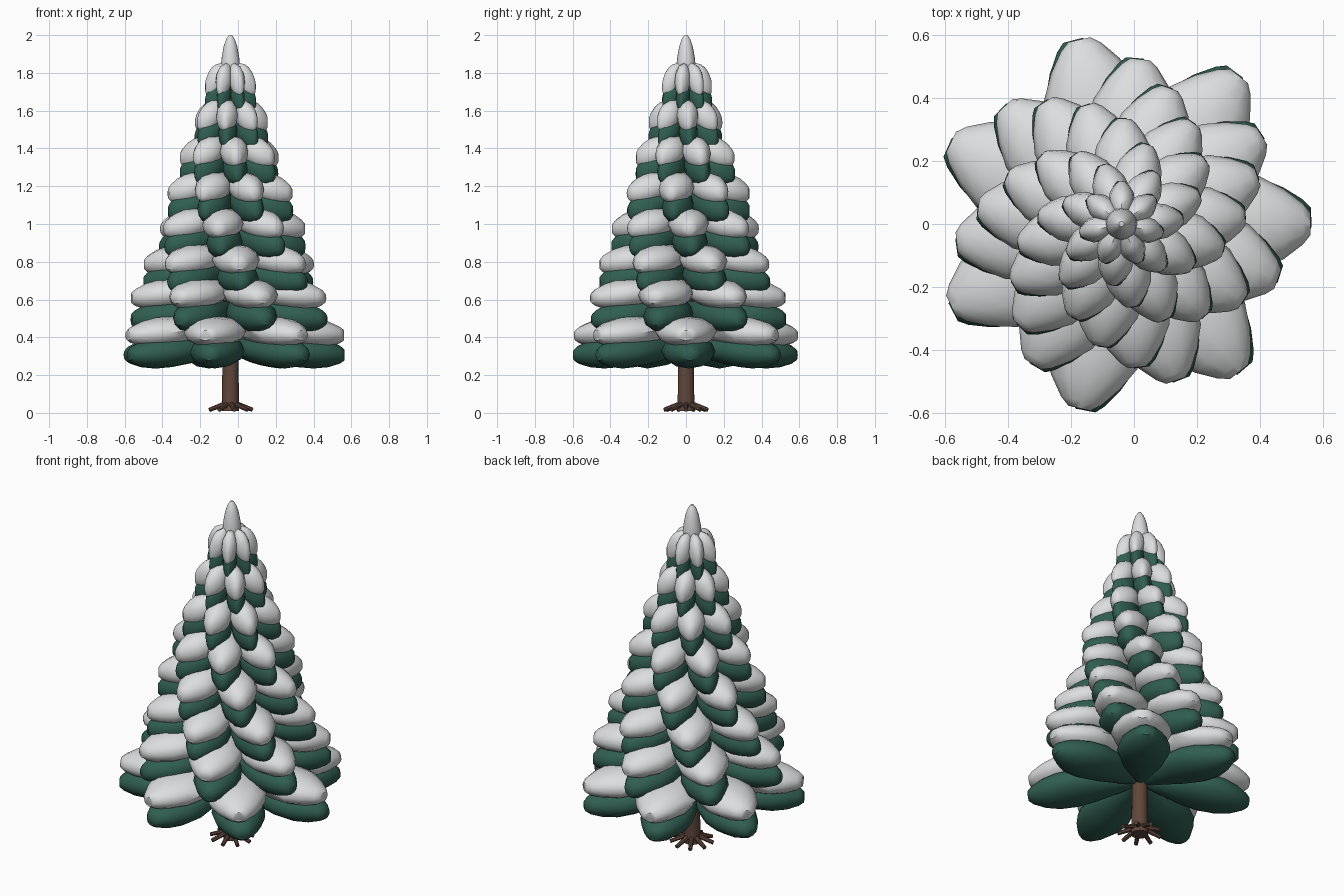
import bpy, bmesh, math
from mathutils import Vector, Matrix

cube = bpy.data.objects.get("Cube")
if cube:
    bpy.data.objects.remove(cube)

AXIS_X = -0.04   # the trunk stands slightly off centre
BRANCHES = 7


def material(name, r, g, b):
    m = bpy.data.materials.new(name)
    m.use_nodes = True
    m.diffuse_color = (r, g, b, 1)
    m.node_tree.nodes["Principled BSDF"].inputs["Base Color"].default_value = (r, g, b, 1)
    return m


SNOW = material("snow white", 0.72, 0.73, 0.735)
GREEN = material("needle green", 0.03, 0.113, 0.083)
BARK = material("bark brown", 0.118, 0.062, 0.044)


def finish(bm, name, mat, angle=50):
    bmesh.ops.recalc_face_normals(bm, faces=bm.faces)
    mesh = bpy.data.meshes.new(name)
    bm.to_mesh(mesh)
    bm.free()
    mesh.materials.append(mat)
    obj = bpy.data.objects.new(name, mesh)
    obj.location.x = AXIS_X
    bpy.context.collection.objects.link(obj)
    bpy.ops.object.select_all(action='DESELECT')
    obj.select_set(True)
    bpy.context.view_layer.objects.active = obj
    bpy.ops.object.shade_smooth_by_angle(angle=math.radians(angle))
    return obj


def loft(bm, rings):
    """Skin a list of point rings and cap both ends."""
    loops = [[bm.verts.new(p) for p in ring] for ring in rings]
    n = len(loops[0])
    for a, b in zip(loops, loops[1:]):
        for i in range(n):
            j = (i + 1) % n
            bm.faces.new((a[i], a[j], b[j], b[i]))
    bm.faces.new(loops[0])
    bm.faces.new(loops[-1])


# Leaf stations: distance along, width share, height share
LEAF = [(0.03, 0.22, 0.5), (0.2, 0.55, 0.68), (0.4, 0.84, 0.88), (0.58, 1, 1),
        (0.73, 0.93, 1), (0.86, 0.68, 0.84), (0.96, 0.4, 0.56), (1, 0.22, 0.34)]


def leaf(bm, angle, length, width, height, z, droop, sides=12):
    turn = Matrix.Rotation(angle, 3, 'Z')
    rings = []
    for t, w, h in LEAF:
        mid = z + droop * (0.65 - t)
        ring = []
        for i in range(sides):
            a = math.tau * i / sides
            ring.append(turn @ Vector((t * length, w * width * math.cos(a),
                                       mid + h * height * math.sin(a))))
        rings.append(ring)
    loft(bm, rings)


def lathe(bm, profile, sides):
    loft(bm, [[(r * math.cos(math.tau * i / sides), r * math.sin(math.tau * i / sides), z)
               for i in range(sides)] for r, z in profile])


# Tiers from the bottom: length, underside height, top height, turn in degrees
TIERS = [(0.61, 0.24, 0.51, 0), (0.535, 0.43, 0.71, 32), (0.465, 0.63, 0.89, 19),
         (0.4, 0.82, 1.08, 3), (0.34, 1.01, 1.27, 37), (0.27, 1.21, 1.46, 20),
         (0.2, 1.4, 1.65, 4), (0.138, 1.59, 1.84, 38)]

for k, (length, low, high, turn) in enumerate(TIERS):
    droop = 0.05 + 0.006 * k
    width = 0.24 * length + 0.005
    green, snow = bmesh.new(), bmesh.new()
    for i in range(BRANCHES):
        angle = math.radians(turn) + math.tau * i / BRANCHES
        leaf(green, angle + math.radians(2), length * 0.99, width * 0.95, 0.085, low + 0.084, droop)
        leaf(snow, angle, length * 0.985, width * 1.08, 0.08, high - 0.082, droop)
    finish(green, f"branch_tier_{k + 1}", GREEN)
    finish(snow, f"snow_tier_{k + 1}", SNOW)

# Snowy tip
bm = bmesh.new()
lathe(bm, [(0.015, 1.62), (0.035, 1.7), (0.048, 1.77), (0.052, 1.82), (0.047, 1.88),
           (0.036, 1.94), (0.022, 1.98), (0.008, 2.0)], 16)
finish(bm, "snowy_tip", SNOW)

# Trunk
bm = bmesh.new()
lathe(bm, [(0.046, 0.01), (0.042, 0.3), (0.03, 1.0), (0.012, 1.7)], 14)
finish(bm, "trunk", BARK, 40)

# Roots
bm = bmesh.new()
for i in range(9):
    a = math.tau * i / 9
    out = Vector((math.cos(a), math.sin(a), 0))
    start, end = out * 0.02 + Vector((0, 0, 0.052)), out * 0.118 + Vector((0, 0, 0.016))
    axis = end - start
    place = Matrix.Translation((start + end) / 2) @ axis.to_track_quat('Z', 'Y').to_matrix().to_4x4()
    bmesh.ops.create_cone(bm, cap_ends=True, segments=8, radius1=0.014, radius2=0.011,
                          depth=axis.length, matrix=place)
finish(bm, "roots", BARK, 40)
